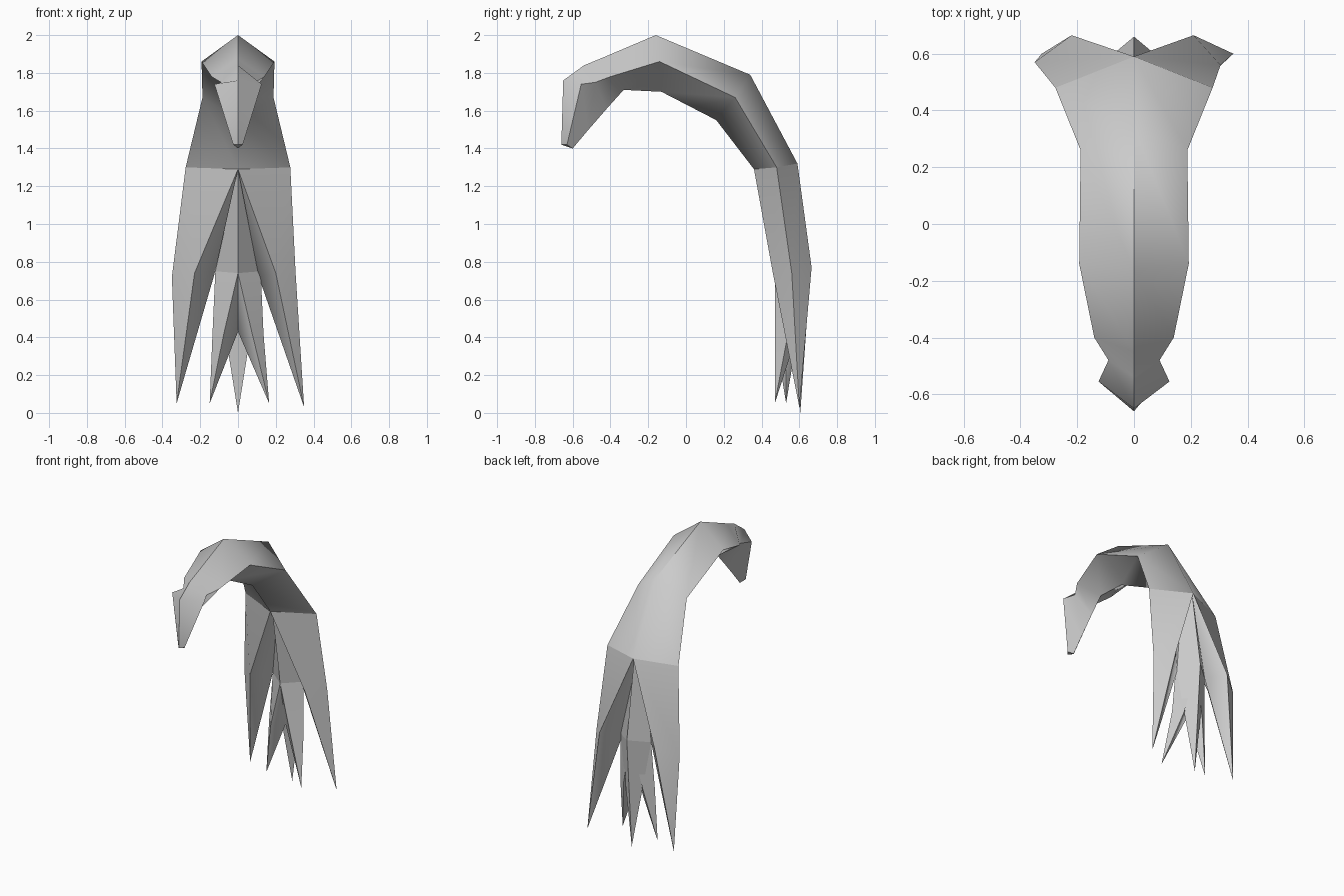
import bpy, bmesh, math

if "Cube" in bpy.data.objects:
    bpy.data.objects.remove(bpy.data.objects["Cube"])


def loft(name, rings, cap_start=True):
    """Skin four-sided rings; a single-point ring makes a pointed end."""
    bm = bmesh.new()
    loops = [[bm.verts.new(p) for p in r] for r in rings]
    for a, b in zip(loops, loops[1:]):
        for i in range(4):
            j = (i + 1) % 4
            if len(b) == 1:
                bm.faces.new((a[i], a[j], b[0]))
            else:
                bm.faces.new((a[i], a[j], b[j], b[i]))
    if cap_start:
        bm.faces.new(loops[0])
    bmesh.ops.recalc_face_normals(bm, faces=bm.faces)
    me = bpy.data.meshes.new(name)
    bm.to_mesh(me)
    bm.free()
    ob = bpy.data.objects.new(name, me)
    bpy.context.collection.objects.link(ob)
    bpy.context.view_layer.objects.active = ob
    ob.select_set(True)
    bpy.ops.object.shade_smooth_by_angle(angle=math.radians(60))
    ob.select_set(False)
    return ob


def diamond(outer, side, inner):
    """Symmetric ring: outer ridge (y,z), side (x,y,z), inner ridge (y,z)."""
    x, y, z = side
    return [(0, *outer), (-x, y, z), (0, *inner), (x, y, z)]


# curved main lock
loft("curved_body", [
    diamond((-.66, 1.42), (.025, -.63, 1.42), (-.60, 1.40)),
    diamond((-.65, 1.76), (.125, -.555, 1.74), (-.52, 1.495)),
    diamond((-.54, 1.84), (.09, -.48, 1.75), (-.42, 1.61)),
    diamond((-.45, 1.877), (.14, -.40, 1.78), (-.33, 1.71)),
    diamond((-.16, 2.0), (.193, -.14, 1.86), (-.13, 1.70)),
    diamond((.34, 1.79), (.188, .26, 1.67), (.16, 1.55)),
    diamond((.59, 1.32), (.277, .48, 1.30), (.36, 1.29)),
])


def half_start(s):
    return [(0, .59, 1.32), (s * .277, .48, 1.30), (0, .36, 1.29), (0, .48, 1.30)]


# large side locks
loft("left_lock", [
    half_start(-1),
    [(-.22, .665, .77), (-.35, .57, .72), (-.23, .46, .74), (-.12, .56, .75)],
    [(-.325, .60, .05)],
])
loft("right_lock", [
    half_start(1),
    [(.21, .665, .77), (.305, .56, .74), (.20, .46, .74), (.11, .56, .72)],
    [(.35, .60, .03)],
])

# centre lock
centre_mid = diamond((.66, .77), (.12, .56, .75), (.47, .74))
loft("centre_lock", [diamond((.58, 1.31), (.05, .48, 1.30), (.38, 1.29)), centre_mid])

# three small points below the centre lock
loft("back_point", [
    [(0, .66, .77), (-.12, .56, .75), (0, .53, .75), (.12, .56, .75)],
    [(0, .605, 0)],
])
for name, s, tip in (("left_point", -1, (-.15, .53, .05)),
                     ("right_point", 1, (.165, .47, .05))):
    loft(name, [
        [(0, .62, .76), (s * .12, .56, .75), (0, .47, .74), (0, .55, .75)],
        [(s * .075, .59, .42), (s * .135, .54, .42), (s * .075, .47, .42), (0, .53, .43)],
        [tip],
    ])
